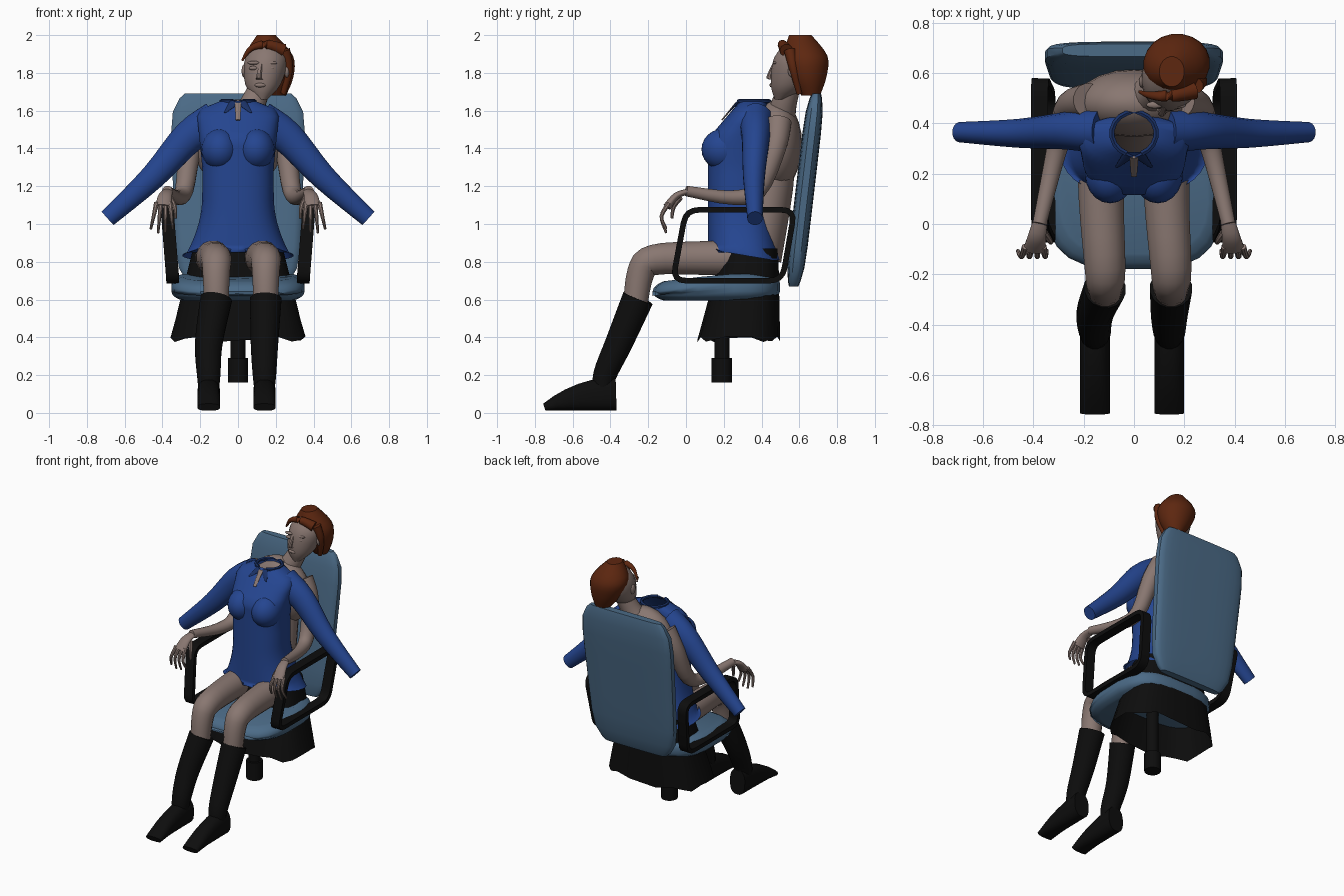
import bpy, bmesh, math
from mathutils import Vector

if "Cube" in bpy.data.objects:
    bpy.data.objects.remove(bpy.data.objects["Cube"])


def material(name, red, green, blue):
    colour = (red, green, blue, 1)
    mat = bpy.data.materials.new(name)
    mat.use_nodes = True
    mat.diffuse_color = colour
    shader = mat.node_tree.nodes["Principled BSDF"]
    shader.inputs["Base Color"].default_value = colour
    return mat


SKIN = material("skin", .25, .185, .165)
BLUE = material("dress_blue", .018, .06, .28)
NAVY = material("collar_navy", .01, .03, .13)
HAIR = material("auburn_hair", .11, .02, .005)
BLACK = material("black", .004, .004, .004)
FABRIC = material("chair_blue", .07, .145, .24)
SIDES = (("left", 1), ("right", -1))


def finish(name, bm, mat):
    bmesh.ops.recalc_face_normals(bm, faces=bm.faces)
    mesh = bpy.data.meshes.new(name)
    bm.to_mesh(mesh)
    bm.free()
    mesh.materials.append(mat)
    part = bpy.data.objects.new(name, mesh)
    bpy.context.collection.objects.link(part)
    bpy.ops.object.select_all(action="DESELECT")
    part.select_set(True)
    bpy.context.view_layer.objects.active = part
    bpy.ops.object.shade_smooth_by_angle(angle=math.radians(40))
    return part


def smooth_rings(rings, steps):
    """Pass a smooth curve through the centres and radii of the rings."""
    last = len(rings) - 1
    result = []
    for i in range(last):
        a, b, c, d = (rings[min(max(j, 0), last)] for j in range(i - 1, i + 3))
        for k in range(steps):
            t = k / steps
            bend = (a - b * 2.5 + c * 2 - d / 2) * t * t
            twist = ((b - c) * 1.5 + (d - a) / 2) * t ** 3
            result.append(b + (c - a) * t / 2 + bend + twist)
    return result + [rings[last]]


def loft(name, rings, mat, side=1, sides=16, power=2, flat=False,
         closed=False, caps=True, top_cap=False, steps=4):
    """Skin rings of centre x, y, z, half width and half depth."""
    bm = bmesh.new()
    rings = [Vector(ring) for ring in rings]
    if not closed:
        rings = smooth_rings(rings, steps)
    centres = [Vector((side * r[0], r[1], r[2])) for r in rings]
    count = len(rings)
    loops = []
    for i, ring in enumerate(rings):
        ahead = (i + 1) % count if closed else min(i + 1, count - 1)
        behind = i - 1 if closed else max(i - 1, 0)
        along = (centres[ahead] - centres[behind]).normalized()
        if flat:
            along = Vector((0, 0, 1))
        across = Vector((1, 0, 0))
        across = (across - along * across.dot(along)).normalized()
        outward = along.cross(across)
        loop = []
        for k in range(sides):
            angle = (k + .5) * math.tau / sides
            c, s = math.cos(angle), math.sin(angle)
            c = math.copysign(abs(c) ** (2 / power), c) * ring[3]
            s = math.copysign(abs(s) ** (2 / power), s) * ring[4]
            loop.append(bm.verts.new(centres[i] + across * c + outward * s))
        loops.append(loop)
    for i in range(count if closed else count - 1):
        lower, upper = loops[i], loops[(i + 1) % count]
        for k in range(sides):
            n = (k + 1) % sides
            bm.faces.new((lower[k], lower[n], upper[n], upper[k]))
    if caps and not closed:
        bm.faces.new(loops[0])
    if (caps or top_cap) and not closed:
        bm.faces.new(loops[-1])
    return finish(name, bm, mat)


def tube(name, path, start, end, mat, squash=1, **options):
    """Loft along a path with an evenly tapering radius."""
    rings = []
    for i, point in enumerate(path):
        radius = start + (end - start) * i / (len(path) - 1)
        rings.append((*point, radius, radius * squash))
    return loft(name, rings, mat, **options)


def ball(name, centre, radii, mat, side=1):
    bm = bmesh.new()
    bmesh.ops.create_uvsphere(bm, u_segments=20, v_segments=12, radius=1)
    for vert in bm.verts:
        vert.co = Vector(c + p * r for c, p, r in zip(centre, vert.co, radii))
        vert.co.x *= side
    return finish(name, bm, mat)


# Chair cushion and backrest, padded towards their rims
swing = [math.sin(math.pi * k / 10) for k in range(-5, 6)]
cushion = [(0, .16, .665 + .07 * t, .355 - .06 * t ** 4, .34 - .06 * t ** 4) for t in swing]
seat = loft("seat_cushion", cushion, FABRIC, sides=24, power=3.2, flat=True, steps=1)
for vert in seat.data.vertices:
    if vert.co.z > .66:
        vert.co.z -= max(0, .2 - vert.co.y) * .12
padding = [(0, .63 + .06 * t, 1.18 + .51 * t, .345 + .02 * t - .08 * t ** 8,
            .05 - .025 * t ** 8) for t in swing]
loft("backrest", padding, FABRIC, sides=24, power=4, flat=True, steps=1)

# Chair column and armrest frames with rounded corners
tube("column_lower", [(0, .19, .16), (0, .19, .29)], .055, .055, BLACK)
tube("column_upper", [(0, .19, .28), (0, .19, .62)], .04, .04, BLACK)
corners = [Vector(p) for p in ((.345, -.07, .7), (.375, 0, 1.075),
                               (.375, .575, 1.075), (.345, .51, .7))]
frame = []
for i, corner in enumerate(corners):
    before = corner + (corners[i - 1] - corner).normalized() * .07
    after = corner + (corners[(i + 1) % 4] - corner).normalized() * .07
    for k in range(5):
        t = k / 4
        point = before.lerp(corner, t).lerp(corner.lerp(after, t), t)
        frame.append((*point, .048, .021))
for label, side in SIDES:
    loft(label + "_armrest", frame, BLACK, side=side, sides=4, closed=True)

# Black skirt spreading over and under the seat
flare = [(0, .34 - .06 * t, .39 + .48 * (1 - t), .24 + .12 * t, .15 + .07 * t)
         for t in (1, .8, .6, .4, .2, 0)]
skirt = loft("skirt", flare, BLACK, sides=20, power=3, flat=True,
             caps=False, top_cap=True, steps=1)
for vert in skirt.data.vertices:
    if vert.co.z < .4:
        vert.co.z += .015 * math.cos(vert.index * 2)

# Bare torso and neck
tube("waist", [(0, .38, .82), (0, .45, 1.2), (0, .47, 1.45)], .16, .14, SKIN, squash=.8)
ball("chest", (0, .48, 1.42), (.235, .135, .24), SKIN)
tube("neck", [(.03, .5, 1.55), (.08, .52, 1.64), (.13, .56, 1.76)], .08, .055, SKIN)

# Dress: flared below the waist, sloping in from bust to neckline
rings = []
for k in range(22):
    z = .81 + .04 * k
    front = .115 + max(0, z - 1.45) * .85
    back = .43 + max(0, 1.15 - z) * .2
    half = .19 + .9 * max(0, 1.15 - z) ** 2 + .1 * max(0, z - 1.3)
    half -= max(0, z - 1.6) * 2.6
    rings.append((0, (front + back) / 2, z, half, (back - front) / 2))
dress = loft("dress_body", rings, BLUE, sides=32, power=2.4, flat=True, caps=False, steps=1)

# Hem lifts at the front and arches over each thigh
for vert in dress.data.vertices:
    if vert.co.z < .82:
        lift = max(0, min(1, (.45 - vert.co.y) / .3))
        arch = math.exp(-((abs(vert.co.x) - .13) / .07) ** 2)
        vert.co.z += lift * (.05 + .04 * arch)

for label, side in SIDES:
    ball(label + "_bust", (.095, .2, 1.395), (.1, .118, .11), BLUE, side=side)
    tube(label + "_sleeve", [(.12, .37, 1.54), (.26, .37, 1.46), (.45, .36, 1.25),
                             (.69, .365, 1.03)], .11, .048, BLUE, squash=.85, side=side)
    tube(label + "_collar_point", [(.02, .275, 1.645), (.07, .225, 1.59)],
         .026, .006, NAVY, squash=.3, side=side)
opening = [math.radians(20 * k - 70) for k in range(17)]
tube("collar", [(.088 * math.cos(a), .36 + .085 * math.sin(a), 1.65) for a in opening],
     .012, .012, NAVY, sides=6, steps=1)
tube("throat_slit", [(0, .265, 1.64), (0, .19, 1.55)], .018, .012, SKIN, squash=.3)

# Arms resting on the chair, with drooping hands
for label, side in SIDES:
    tube(label + "_arm", [(.18, .49, 1.54), (.25, .47, 1.4), (.285, .38, 1.18),
                          (.32, .24, 1.14), (.375, 0, 1.175)], .07, .028, SKIN, side=side)
    tube(label + "_palm", [(.37, .02, 1.175), (.385, -.05, 1.15), (.395, -.1, 1.09)],
         .028, .045, SKIN, squash=.5, side=side)
    for finger in range(4):
        x = .36 + finger * .024
        spread = (finger - 1) * .015
        tip = .945 + .02 * abs(finger - 1.6)
        tube(f"{label}_finger_{finger + 1}",
             [(x, -.09, 1.11), (x + spread / 2, -.13, 1.04), (x + spread, -.105, tip)],
             .014, .007, SKIN, side=side, sides=8)
    tube(label + "_thumb", [(.36, -.03, 1.14), (.335, -.065, 1.09), (.33, -.075, 1.03)],
         .016, .008, SKIN, side=side, sides=8)

# Legs and boots; the right knee leans inward
for label, hip, knee, foot in (("left", .13, .147, .14), ("right", -.13, -.115, -.155)):
    tube(label + "_leg", [(hip, .4, .82), (hip, .1, .82), (knee, -.17, .81),
                          (knee, -.24, .74), (knee, -.27, .56)], .1, .065, SKIN)
    tube(label + "_boot_shaft", [(knee, -.255, .605), (foot, -.355, .37),
                                 (foot, -.43, .2), (foot, -.44, .1)], .085, .052, BLACK)
    sole = []
    for k in range(7):
        t = k / 6
        height = .09 - .07 * t * t
        sole.append((foot, -.37 - .38 * t, height + .01, .06, height))
    loft(label + "_boot_foot", sole, BLACK, power=2.6, steps=1)

# Head and facial features
loft("head", [(.125, .5, 1.66, .03, .03), (.132, .55, 1.74, .095, .102),
              (.15, .59, 1.88, .113, .125), (.155, .6, 1.98, .04, .05)],
     SKIN, flat=True, sides=20)
tube("nose", [(.122, .468, 1.85), (.11, .44, 1.78), (.115, .46, 1.765)],
     .01, .02, SKIN, flat=True, sides=8)
ball("lips", (.118, .455, 1.735), (.03, .013, .012), SKIN)
for label, side in SIDES:
    ball(label + "_eyelid", (.126 + side * .045, .47, 1.825), (.024, .012, .011), SKIN)
    ball(label + "_brow", (.128 + side * .045, .473, 1.853), (.034, .014, .01), SKIN)
    ball(label + "_ear", (.146 + side * .113, .565, 1.81), (.014, .025, .035), SKIN)

# Short hair with a swept fringe and a lock beside the cheek
loft("hair", [(.205, .66, 1.68, .05, .05), (.185, .645, 1.78, .11, .1),
              (.165, .633, 1.89, .128, .117), (.15, .605, 2, .05, .06)],
     HAIR, flat=True, sides=20)
tube("fringe", [(.24, .53, 1.92), (.15, .51, 1.95), (.07, .51, 1.93), (.022, .525, 1.865)],
     .035, .006, HAIR, sides=10)
tube("side_lock", [(.245, .55, 1.92), (.268, .57, 1.82), (.24, .6, 1.69)],
     .032, .015, HAIR, sides=10)
